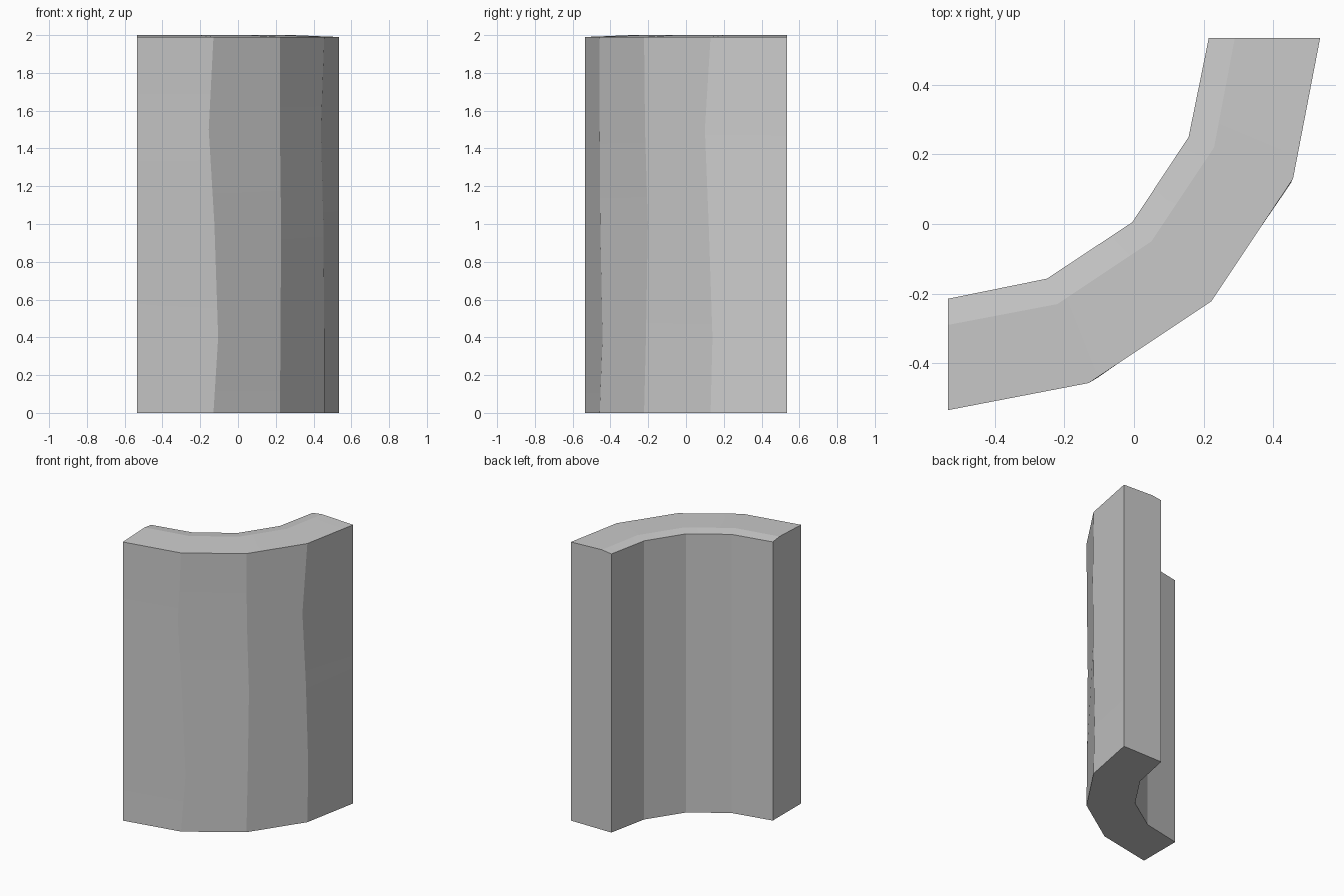
import bpy
import bmesh
from math import radians

# Remove the default object
default_cube = bpy.data.objects.get("Cube")
if default_cube:
    bpy.data.objects.remove(default_cube, do_unlink=True)


def make_material(name, value):
    material = bpy.data.materials.new(name)
    material.use_nodes = True
    colour = (value, value, value, 1.0)
    material.diffuse_color = colour
    material.node_tree.nodes["Principled BSDF"].inputs["Base Color"].default_value = colour
    return material


def mirrored(half):
    """Complete a plan curve that is symmetric about the diagonal x = -y."""
    return half + [(-y, -x) for x, y in reversed(half[:-1])]


# Plan curves: outer face, top crest and inner face
outer = mirrored([(-0.535, -0.535), (-0.13, -0.457), (0.222, -0.222)])
crest = mirrored([(-0.535, -0.29), (-0.22, -0.23), (0.05, -0.05)])
inner = mirrored([(-0.535, -0.215), (-0.25, -0.157), (-0.005, 0.005)])

# Slight worn bends in the outer edges: (height, x shift, y shift) per station
bends = [
    [(0.4, 0, 0), (1.0, 0, 0), (1.5, 0, 0)],
    [(0.4, 0.025, 0.015), (1.0, 0.005, 0.003), (1.5, -0.025, 0)],
    [(0.4, 0.003, 0.01), (1.0, 0.006, 0.02), (1.5, 0, 0.005)],
    [(0.4, 0, 0.01), (1.0, -0.005, -0.01), (1.5, -0.018, -0.03)],
    [(0.4, 0, 0), (1.0, 0, 0), (1.5, 0, 0)],
]

HEIGHT = 2.0
RIM = 1.99


def section(station):
    """Closed vertical cross-section of the wall at one station."""
    ox, oy = outer[station]
    points = [(ox, oy, 0)]
    points += [(ox + dx, oy + dy, z) for z, dx, dy in bends[station]]
    points += [(ox, oy, RIM), (*crest[station], HEIGHT)]
    points += [(*inner[station], RIM), (*inner[station], 0)]
    return points


# Curved wall: sections joined by quads, with a cap at each end
bm = bmesh.new()
rings = [[bm.verts.new(p) for p in section(i)] for i in range(len(outer))]
for ring_a, ring_b in zip(rings, rings[1:]):
    count = len(ring_a)
    for i in range(count):
        j = (i + 1) % count
        bm.faces.new((ring_a[i], ring_a[j], ring_b[j], ring_b[i]))
bm.faces.new(rings[0])
bm.faces.new(rings[-1])
bmesh.ops.recalc_face_normals(bm, faces=bm.faces)

mesh = bpy.data.meshes.new("curved_wall")
bm.to_mesh(mesh)
bm.free()
mesh.materials.append(make_material("plain grey", 0.6))
wall = bpy.data.objects.new("curved_wall", mesh)
bpy.context.collection.objects.link(wall)

# Soften only the shallow bends, keeping the panel edges crisp
bpy.ops.object.select_all(action="DESELECT")
wall.select_set(True)
bpy.context.view_layer.objects.active = wall
bpy.ops.object.shade_smooth_by_angle(angle=radians(9))
